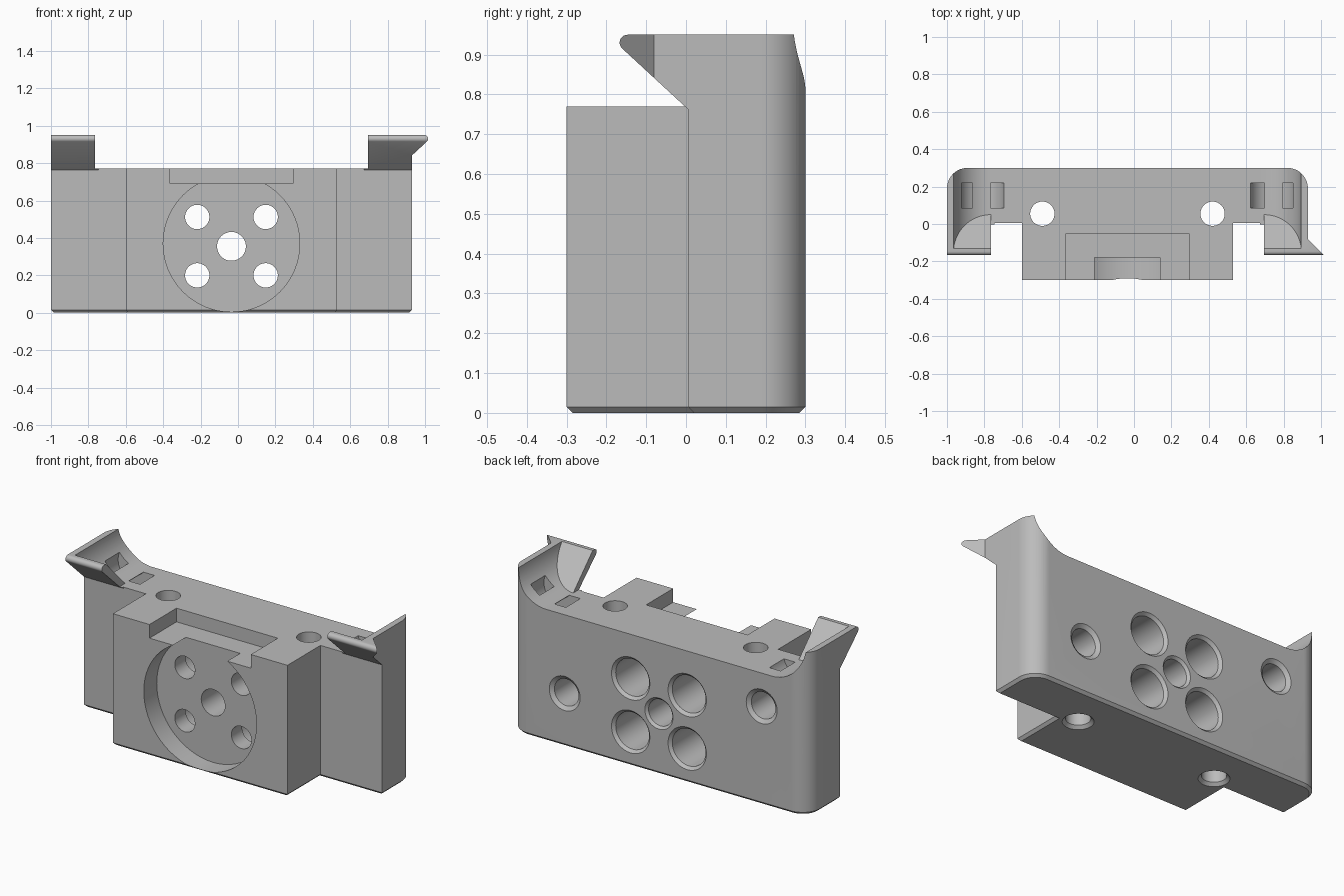
import bpy, bmesh
from math import sin, cos, pi, radians
from mathutils import Vector

cube = bpy.data.objects.get("Cube")
if cube:
    bpy.data.objects.remove(cube, do_unlink=True)

MID = -0.035            # symmetry line of the block
HALF = 0.965            # half width of the body
FLOOR, TOP = 0.77, 0.95
FRONT, BACK, STEP = -0.30, 0.30, 0.005

grey = bpy.data.materials.new("plain_grey")
grey.use_nodes = True
grey.diffuse_color = (0.5, 0.5, 0.5, 1)
grey.node_tree.nodes["Principled BSDF"].inputs["Base Color"].default_value = (0.5, 0.5, 0.5, 1)


def arc(cx, cy, r, start, end, n):
    angles = [radians(start + (end - start) * i / n) for i in range(n + 1)]
    return [(cx + r * cos(a), cy + r * sin(a)) for a in angles]


def finish(bm, name):
    bmesh.ops.recalc_face_normals(bm, faces=bm.faces)
    mesh = bpy.data.meshes.new(name)
    bm.to_mesh(mesh)
    bm.free()
    ob = bpy.data.objects.new(name, mesh)
    bpy.context.collection.objects.link(ob)
    mesh.materials.append(grey)
    return ob


def loft(name, rings):
    """Closed solid through rings of equal point count."""
    bm = bmesh.new()
    loops = [[bm.verts.new(p) for p in ring] for ring in rings]
    n = len(loops[0])
    for a, b in zip(loops, loops[1:]):
        for i in range(n):
            j = (i + 1) % n
            bm.faces.new((a[i], a[j], b[j], b[i]))
    bm.faces.new(loops[0])
    bm.faces.new(loops[-1])
    return finish(bm, name)


def place(axis, u, v, d):
    return {"x": (d, u, v), "y": (u, d, v), "z": (u, v, d)}[axis]


def prism(name, pts, axis, a, b):
    return loft(name, [[place(axis, u, v, d) for u, v in pts] for d in (a, b)])


def bore(name, axis, u, v, steps):
    """Turned cutter: steps are (position, radius) along the axis."""
    return loft(name, [[place(axis, p, q, d) for p, q in arc(u, v, r, 0, 360, 64)[:-1]]
                       for d, r in steps])


def box(name, x0, x1, y0, y1, z0, z1):
    return prism(name, [(x0, y0), (x1, y0), (x1, y1), (x0, y1)], "z", z0, z1)


def combine(ob, tool, operation):
    mod = ob.modifiers.new("join", "BOOLEAN")
    mod.operation, mod.solver, mod.object = operation, "EXACT", tool
    bpy.context.view_layer.objects.active = ob
    bpy.ops.object.modifier_apply(modifier=mod.name)
    bpy.data.objects.remove(tool, do_unlink=True)


# T-shaped block with rounded back corners
left, right = MID + HALF, MID - HALF
corner = 0.11
plan = [(right, STEP), (MID - 0.565, STEP), (MID - 0.565, FRONT),
        (MID + 0.565, FRONT), (MID + 0.565, STEP), (left, STEP)]
plan += arc(left - corner, BACK - corner, corner, 0, 90, 14)
plan += arc(right + corner, BACK - corner, corner, 90, 180, 14)
body = prism("mounting_block", plan, "z", 0, TOP)

# chamfer round the underside
bm = bmesh.new()
bm.from_mesh(body.data)
bmesh.ops.bevel(bm, geom=[e for e in bm.edges if all(v.co.z < 0.001 for v in e.verts)],
                offset=0.015, segments=1, affect="EDGES")
bm.to_mesh(body.data)
bm.free()

# overhanging lips with rounded noses
r = 0.02
nose_y = STEP - (TOP - r - FLOOR) + r * (2 ** 0.5 - 1)
lip = [(0.1, TOP)] + arc(nose_y, TOP - r, r, 90, 225, 10) + [(0.1, FLOOR + STEP - 0.1)]
inner = HALF - 0.235
right_lip = prism("right_lip", lip, "x", right, MID - inner + 0.02)
left_lip = prism("left_lip", lip, "x", MID + inner - 0.02, 1.05)
trim = prism("lip_trim", [(left, 0.4), (left, -0.08), (left + 0.3, -0.38), (left + 0.3, 0.4)],
             "z", 0.5, 1.1)
combine(left_lip, trim, "DIFFERENCE")
combine(body, right_lip, "UNION")
combine(body, left_lip, "UNION")

# concave pockets behind the lips, front plane sloping like the lip
R = 0.2
for side in (-1, 1):
    centre = MID + side * inner
    curve = [(centre - side * 0.02, FLOOR)]
    curve += [(centre + side * x, z) for x, z in arc(0, FLOOR + R, R, -90, 0, 24)]
    curve += [(centre + side * R, 1.1), (centre - side * 0.02, 1.1)]
    pocket = loft("pocket", [[(x, 0.05 - (z - FLOOR), z) for x, z in curve],
                             [(x, 0.5, z) for x, z in curve]])
    combine(body, pocket, "DIFFERENCE")

# open middle between the wings
combine(body, box("middle_cut", MID - inner, MID + inner, -0.6, 0.6, FLOOR, 1.2), "DIFFERENCE")

# curved strap channels
for side in (-1, 1):
    cx, cz = MID + side * 0.775, 0.80
    bm = bmesh.new()
    n = 48
    quads = []
    for i in range(n):
        a = 2 * pi * i / n
        quads.append([bm.verts.new((cx + q * cos(a), y, cz + q * sin(a)))
                      for q, y in ((0.053, 0.085), (0.12, 0.085), (0.12, 0.22), (0.053, 0.22))])
    for i in range(n):
        a, b = quads[i], quads[(i + 1) % n]
        for k in range(4):
            m = (k + 1) % 4
            bm.faces.new((a[k], a[m], b[m], b[k]))
    combine(body, finish(bm, "strap_channel"), "DIFFERENCE")

# round front recess and the notch above it
combine(body, bore("round_recess", "y", MID, 0.37, [(-0.5, 0.365), (-0.18, 0.365)]), "DIFFERENCE")
combine(body, box("top_notch", MID - 0.328, MID + 0.328, -0.5, -0.05, 0.69, 1.0), "DIFFERENCE")

# counterbored bolt holes and the centre hole
for sx in (-1, 1):
    for sz in (-1, 1):
        combine(body, bore("bolt_hole", "y", MID + sx * 0.183, 0.356 + sz * 0.156,
                           [(-0.25, 0.065), (-0.08, 0.065), (-0.08, 0.108), (0.284, 0.108),
                            (BACK, 0.124), (0.4, 0.124)]), "DIFFERENCE")
combine(body, bore("centre_hole", "y", MID, 0.355,
                   [(-0.25, 0.077), (0.286, 0.077), (BACK, 0.091), (0.4, 0.091)]), "DIFFERENCE")

# blind holes in the back
for x, z in ((0.575, 0.31), (-0.70, 0.575)):
    combine(body, bore("blind_hole", "y", x, z,
                       [(0.08, 0.078), (0.284, 0.078), (BACK, 0.1), (0.4, 0.1)]), "DIFFERENCE")

# vertical through holes, chamfered below
for side in (-1, 1):
    combine(body, bore("vertical_hole", "z", MID + side * 0.455, 0.055,
                       [(-0.1, 0.082), (0, 0.082), (0.017, 0.065), (1.0, 0.065)]), "DIFFERENCE")

# smooth curved walls, crisp edges
bpy.ops.object.select_all(action="DESELECT")
body.select_set(True)
bpy.context.view_layer.objects.active = body
bpy.ops.object.shade_smooth_by_angle(angle=radians(25))
